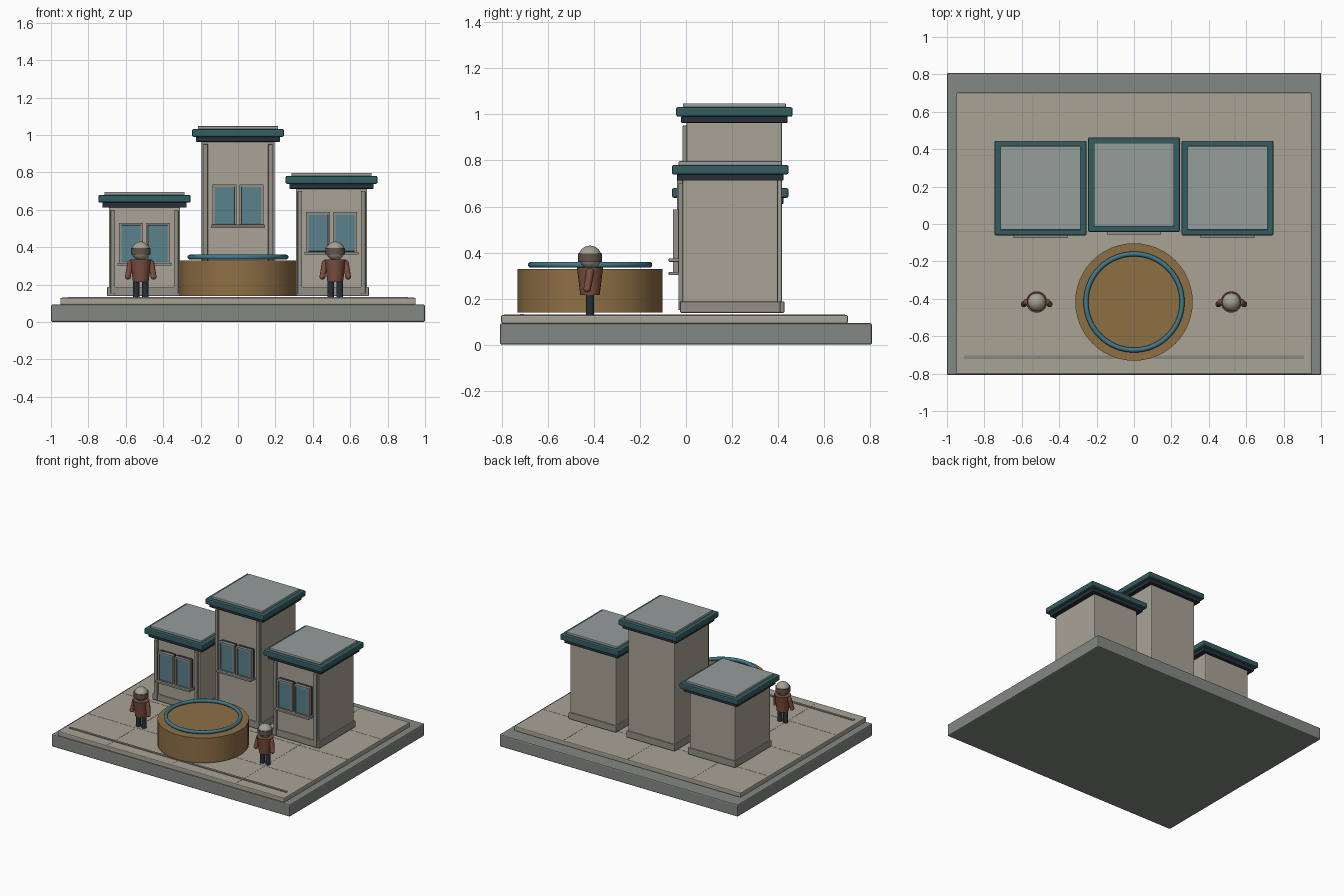
import bpy, bmesh, math
from mathutils import Vector

if "Cube" in bpy.data.objects:
    bpy.data.objects.remove(bpy.data.objects["Cube"])


def material(name, r, g, b):
    m = bpy.data.materials.new(name)
    m.diffuse_color = (r, g, b, 1)
    m.use_nodes = True
    m.node_tree.nodes["Principled BSDF"].inputs["Base Color"].default_value = m.diffuse_color
    return m


STONE = material("grey_stone", 0.23, 0.25, 0.23)
PAVING = material("paving", 0.40, 0.37, 0.30)
WALL = material("wall", 0.40, 0.37, 0.31)
TRIM = material("trim", 0.29, 0.28, 0.24)
TEAL = material("teal", 0.035, 0.11, 0.12)
DARK = material("dark", 0.02, 0.03, 0.04)
ROOF = material("roof", 0.30, 0.34, 0.33)
GLASS = material("glass", 0.10, 0.22, 0.27)
BRONZE = material("bronze", 0.27, 0.16, 0.06)
WATER = material("blue_ring", 0.05, 0.19, 0.25)
COAT = material("coat", 0.20, 0.08, 0.05)
SKIN = material("head", 0.38, 0.35, 0.29)
BAND = material("band", 0.12, 0.09, 0.07)


def box(name, x, y, z, mat, bevel=0.0):
    """Box from (min, max) ranges."""
    bm = bmesh.new()
    bmesh.ops.create_cube(bm, size=1)
    for v in bm.verts:
        v.co = [r[0] + (c + 0.5) * (r[1] - r[0]) for r, c in zip((x, y, z), v.co)]
    me = bpy.data.meshes.new(name)
    bm.to_mesh(me)
    bm.free()
    ob = bpy.data.objects.new(name, me)
    bpy.context.collection.objects.link(ob)
    me.materials.append(mat)
    if bevel:
        mod = ob.modifiers.new("bevel", "BEVEL")
        mod.width = bevel
        mod.segments = 2
    return ob


def finish(name, mat):
    ob = bpy.context.object
    ob.name = name
    ob.data.materials.append(mat)
    bpy.ops.object.shade_smooth_by_angle(angle=math.radians(35))
    return ob


def rod(name, a, b, r1, r2, mat, n=16):
    """Round, optionally tapered rod from a to b."""
    a, b = Vector(a), Vector(b)
    d = b - a
    bpy.ops.mesh.primitive_cone_add(vertices=n, radius1=r1, radius2=r2, depth=d.length,
                                    location=(a + b) / 2,
                                    rotation=d.to_track_quat('Z', 'Y').to_euler())
    return finish(name, mat)


def ball(name, loc, r, mat):
    bpy.ops.mesh.primitive_uv_sphere_add(segments=24, ring_count=16, radius=r, location=loc)
    return finish(name, mat)


# Base and paving
box("base", (-1, 1), (-0.808, 0.808), (0, 0.093), STONE, 0.008)
box("paving_slab", (-0.95, 0.95), (-0.803, 0.703), (0.093, 0.129), PAVING, 0.006)
for x in (-0.54, 0, 0.54):
    box("paving_joint_long", (x - 0.002, x + 0.002), (-0.79, 0.69), (0.12, 0.13), TRIM)
for y in (-0.45, -0.04, 0.365):
    box("paving_joint_cross", (-0.94, 0.94), (y - 0.002, y + 0.002), (0.12, 0.13), TRIM)
box("front_kerb_line", (-0.91, 0.91), (-0.722, -0.704), (0.12, 0.134), STONE)


def building(name, cx, cy, hw, top, win):
    def slab(part, w, d, z0, z1, mat, bevel):
        box(f"{name}_{part}", (cx - w, cx + w), (cy - d, cy + d), (z0, z1), mat, bevel)

    front = cy - 0.207
    slab("walls", hw, 0.207, 0.14, top + 0.005, WALL, 0.006)
    slab("plinth", hw + 0.009, 0.218, 0.138, 0.188, TRIM, 0.006)
    # Stepped roof
    slab("eaves", 0.225, 0.231, top, top + 0.03, DARK, 0.004)
    slab("cornice", 0.246, 0.253, top + 0.027, top + 0.069, TEAL, 0.008)
    slab("roof_cap", 0.215, 0.224, top + 0.065, top + 0.085, ROOF, 0.005)
    for s in (-1, 1):
        # Corner pilasters
        px = cx + s * (hw - 0.022)
        box(f"{name}_pilaster", (px - 0.012, px + 0.012), (front - 0.018, front + 0.01),
            (0.15, top - 0.012), TRIM, 0.003)
        # Windows
        wx = cx + s * 0.072
        box(f"{name}_window_frame", (wx - 0.063, wx + 0.063), (front - 0.028, front + 0.01),
            (win, win + 0.222), DARK, 0.003)
        box(f"{name}_window_glass", (wx - 0.051, wx + 0.051), (front - 0.036, front - 0.02),
            (win + 0.012, win + 0.21), GLASS, 0.003)
        for e in (-1, 1):
            ex = wx + e * 0.058
            box(f"{name}_window_stile", (ex - 0.006, ex + 0.006), (front - 0.042, front - 0.02),
                (win, win + 0.222), TRIM)
            ez = win + 0.111 + e * 0.105
            box(f"{name}_window_rail", (wx - 0.063, wx + 0.063), (front - 0.042, front - 0.02),
                (ez - 0.006, ez + 0.006), TRIM)
    box(f"{name}_window_sill", (cx - 0.145, cx + 0.145), (front - 0.06, front + 0.01),
        (win - 0.006, win + 0.008), TRIM, 0.003)


building("left_building", -0.5, 0.192, 0.191, 0.611, 0.308)
building("middle_building", 0.0, 0.21, 0.195, 0.963, 0.512)
building("right_building", 0.5, 0.192, 0.191, 0.712, 0.366)

# Round basin with floating ring
basin = rod("basin", (0, -0.417, 0.14), (0, -0.417, 0.328), 0.314, 0.314, BRONZE, 48)
bpy.ops.mesh.primitive_torus_add(location=(0, -0.417, 0.347), major_radius=0.257,
                                 minor_radius=0.013, major_segments=64, minor_segments=12)
finish("basin_ring", WATER)

# Two standing figures
for side, cx in (("left", -0.52), ("right", 0.52)):
    y = -0.417
    rod(f"{side}_figure_coat", (cx, y, 0.215), (cx, y, 0.335), 0.042, 0.057, COAT, 20)
    ball(f"{side}_figure_head", (cx, y, 0.38), 0.05, SKIN)
    rod(f"{side}_figure_head_band", (cx, y, 0.36), (cx, y, 0.395), 0.052, 0.052, BAND, 24)
    for s in (-1, 1):
        rod(f"{side}_figure_leg", (cx + s * 0.024, y, 0.129), (cx + s * 0.024, y, 0.225),
            0.017, 0.017, DARK)
        shoulder = (cx + s * 0.055, y, 0.315)
        hand = (cx + s * 0.069, y - 0.012, 0.243)
        rod(f"{side}_figure_arm", hand, shoulder, 0.015, 0.017, COAT)
        ball(f"{side}_figure_shoulder", shoulder, 0.017, COAT)
        ball(f"{side}_figure_hand", hand, 0.016, COAT)
